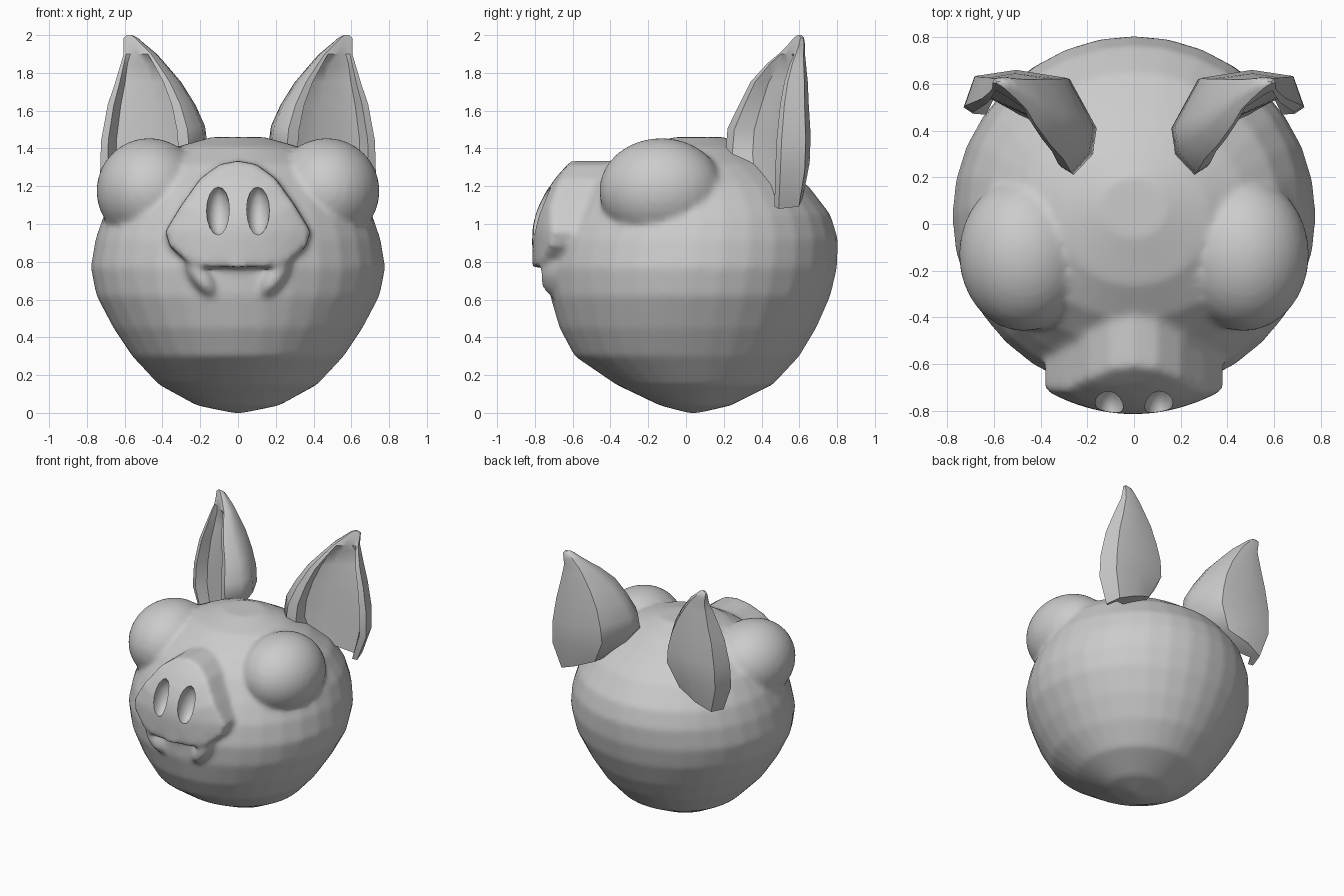
import bpy, bmesh
from math import sin, cos, pi, radians

if "Cube" in bpy.data.objects:
    bpy.data.objects.remove(bpy.data.objects["Cube"])


def loft(name, rings):
    """Closed skin through equally sized rings of points, capped at both ends."""
    bm = bmesh.new()
    vs = [[bm.verts.new(p) for p in r] for r in rings]
    n = len(rings[0])
    for a, b in zip(vs, vs[1:]):
        for i in range(n):
            j = (i + 1) % n
            bm.faces.new((a[i], a[j], b[j], b[i]))
    bm.faces.new(vs[0][::-1])
    bm.faces.new(vs[-1])
    bmesh.ops.recalc_face_normals(bm, faces=bm.faces[:])
    me = bpy.data.meshes.new(name)
    bm.to_mesh(me)
    bm.free()
    ob = bpy.data.objects.new(name, me)
    bpy.context.collection.objects.link(ob)
    return ob


def ball(name, loc, scale, rot=(0, 0, 0), seg=32):
    bpy.ops.mesh.primitive_uv_sphere_add(segments=seg, ring_count=seg // 2,
                                         location=loc, rotation=rot)
    ob = bpy.context.object
    ob.name = name
    ob.scale = scale
    return ob


def select(obs):
    bpy.ops.object.select_all(action='DESELECT')
    for o in obs:
        o.select_set(True)
    bpy.context.view_layer.objects.active = obs[0]


# skull: height, half width, front y, back y
levels = [(0, .03, .01, .07), (.04, .22, -.14, .24), (.15, .42, -.37, .46),
          (.30, .56, -.59, .60), (.45, .66, -.67, .69), (.62, .75, -.72, .765),
          (.77, .78, -.73, .80), (.92, .755, -.70, .805), (1.05, .71, -.63, .765),
          (1.20, .62, -.53, .65), (1.32, .49, -.41, .48), (1.41, .32, -.26, .32),
          (1.46, .14, -.06, .20)]
N = 32
head = loft("head", [[(w * cos(2 * pi * i / N),
                       (f + b) / 2 + (b - f) / 2 * sin(2 * pi * i / N), z)
                      for i in range(N)] for z, w, f, b in levels])
parts = [head]

# snout: rounded triangle with a curved sloping front
half = [(.1, 1.315), (.2, 1.24), (.3, 1.1), (.385, .96), (.36, .88), (.28, .81), (.18, .775)]
outline = [(0, 1.335)] + half + [(0, .77)] + [(-x, z) for x, z in half[::-1]]


def snout_ring(s):
    pts = [(x * s, 1 + (z - 1) * s) for x, z in outline]
    return [(x, -.815 + .7 * x * x + 1.25 * max(0, z - .93) ** 2, z) for x, z in pts]


parts.append(loft("snout", [[(x, -.3, z) for x, z in outline]]
                  + [snout_ring(s) for s in (1, .75, .5, .25, .05)]))

# brow bulges and lower lip folds
for s in (-1, 1):
    parts.append(ball("eye_bulge", (s * .47, -.13, 1.175), (.28, .33, .28)))
    parts.append(ball("lip_fold", (s * .195, -.69, .72), (.055, .08, .125),
                      (0, radians(s * 35), 0)))

# fuse into one soft skin
select(parts)
bpy.ops.object.join()
bpy.ops.object.transform_apply(location=True, rotation=True, scale=True)
m = head.modifiers.new("fuse", 'REMESH')
m.mode = 'VOXEL'
m.voxel_size = .018
m = head.modifiers.new("soften", 'SMOOTH')
m.factor = .5
m.iterations = 8

# nostrils
cutters = []
for s in (-1, 1):
    c = ball("nostril_cutter", (s * .105, -.765, 1.07), (.062, .09, .135),
             (radians(-20), 0, 0), 16)
    c.hide_render = True
    m = head.modifiers.new("nostril", 'BOOLEAN')
    m.operation = 'DIFFERENCE'
    m.object = c
    cutters.append(c)
select([head])
bpy.ops.object.convert(target='MESH')
for c in cutters:
    bpy.data.objects.remove(c)
bpy.ops.object.shade_smooth_by_angle(angle=radians(45))

# ears: cross-section in unit box (outer shell, then recessed inside)
shell = [(.17, 0), (.03, .2), (0, .45), (.2, .92), (.6, 1), (.92, .94), (1, .65)]
inner = [(.93, .59), (.85, .76), (.45, .53), (.27, .32), (.27, .08)]
flat = [(.93, .59), (.8, .5), (.6, .34), (.4, .18), (.27, .08)]
# height, x min, x max, y min, y max, downward tilt outward, recessed?
stations = [(1.16, .28, .66, .25, .62, .16, 1), (1.34, .16, .73, .21, .655, .14, 1),
            (1.48, .175, .725, .22, .66, .08, 1), (1.63, .225, .69, .28, .65, 0, 1),
            (1.75, .30, .65, .34, .645, 0, 1), (1.85, .385, .62, .43, .635, 0, 1),
            (1.90, .43, .605, .49, .63, 0, 0), (1.95, .49, .605, .54, .63, 0, 0),
            (1.985, .53, .605, .57, .625, 0, 0), (2.0, .56, .59, .59, .61, 0, 0)]
for s, side in ((-1, "left"), (1, "right")):
    rings = []
    for z, x0, x1, y0, y1, t, r in stations:
        rings.append([(s * (x0 + (x1 - x0) * u), y0 + (y1 - y0) * v, z + t * (.5 - u))
                      for u, v in shell + (inner if r else flat)])
    ear = loft("ear_" + side, rings)
    select([ear])
    bpy.ops.object.shade_smooth_by_angle(angle=radians(40))
